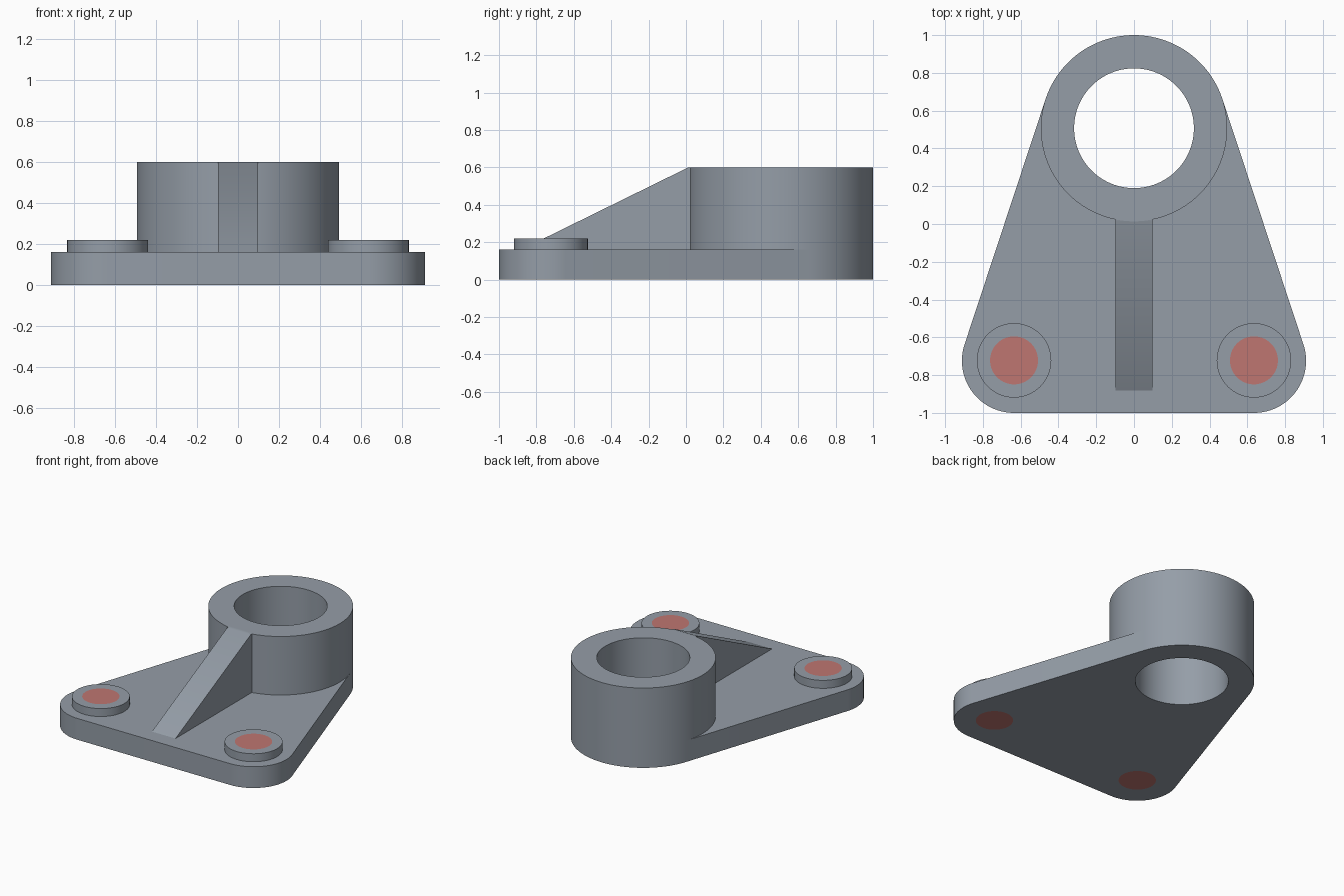
import bpy, bmesh, math
from mathutils import Vector
from mathutils.geometry import convex_hull_2d

if "Cube" in bpy.data.objects:
    bpy.data.objects.remove(bpy.data.objects["Cube"])

# Main dimensions
BOSS = (0.0, 0.507)
BOSS_R, BORE_R = 0.493, 0.317
PAD_X, PAD_Y = 0.635, -0.722
CORNER_R, PAD_R, HOLE_R = 0.275, 0.197, 0.127
PLATE_Z, PAD_Z, TOP_Z = 0.16, 0.22, 0.60


def material(name, colour):
    m = bpy.data.materials.new(name)
    m.diffuse_color = (*colour, 1)
    m.use_nodes = True
    m.node_tree.nodes["Principled BSDF"].inputs["Base Color"].default_value = m.diffuse_color
    return m


grey = material("steel grey", (0.30, 0.34, 0.39))
red = material("hole red", (0.52, 0.18, 0.165))


def circle(centre, r, n=128):
    return [(centre[0] + r * math.cos(2 * math.pi * i / n),
             centre[1] + r * math.sin(2 * math.pi * i / n)) for i in range(n)]


def finish(name, mesh, mat):
    bm = bmesh.new()
    bm.from_mesh(mesh)
    bmesh.ops.remove_doubles(bm, verts=bm.verts, dist=1e-5)
    bmesh.ops.recalc_face_normals(bm, faces=bm.faces)
    bm.to_mesh(mesh)
    bm.free()
    mesh.materials.clear()
    mesh.materials.append(mat)
    ob = bpy.data.objects.new(name, mesh)
    bpy.context.collection.objects.link(ob)
    bpy.ops.object.select_all(action='DESELECT')
    ob.select_set(True)
    bpy.context.view_layer.objects.active = ob
    bpy.ops.object.shade_smooth_by_angle(angle=math.radians(30))
    return ob


def extrude(name, loops, z0, z1, mat):
    """Extrude an outer loop with optional hole loops from z0 to z1."""
    cu = bpy.data.curves.new(name + "_profile", 'CURVE')
    cu.dimensions = '2D'
    cu.fill_mode = 'BOTH'
    cu.extrude = (z1 - z0) / 2
    for pts in loops:
        sp = cu.splines.new('POLY')
        sp.points.add(len(pts) - 1)
        for p, (x, y) in zip(sp.points, pts):
            p.co = (x, y, 0, 1)
        sp.use_cyclic_u = True
    tmp = bpy.data.objects.new(name + "_profile", cu)
    bpy.context.collection.objects.link(tmp)
    deps = bpy.context.evaluated_depsgraph_get()
    mesh = bpy.data.meshes.new_from_object(tmp.evaluated_get(deps))
    bpy.data.objects.remove(tmp)
    bpy.data.curves.remove(cu)
    for v in mesh.vertices:
        v.co.z += (z0 + z1) / 2
    return finish(name, mesh, mat)


pads = [("left", (-PAD_X, PAD_Y)), ("right", (PAD_X, PAD_Y))]

# Base plate: hull around the boss and the two rounded corners
pts = circle(BOSS, BOSS_R)
for _, c in pads:
    pts += circle((c[0], -1 + CORNER_R + 0.001), CORNER_R + 0.001)
outline = [pts[i] for i in convex_hull_2d([Vector(p) for p in pts])]
extrude("base_plate", [outline, circle(BOSS, BORE_R)]
        + [circle(c, HOLE_R, 64) for _, c in pads], 0, PLATE_Z, grey)

# Bearing boss
extrude("bearing_boss", [circle(BOSS, BOSS_R), circle(BOSS, BORE_R)],
        PLATE_Z, TOP_Z, grey)

# Bolt pads with red-filled holes
for side, c in pads:
    extrude(side + "_bolt_pad", [circle(c, PAD_R, 96), circle(c, HOLE_R, 64)],
            PLATE_Z, PAD_Z, grey)
    extrude(side + "_hole_plug", [circle(c, HOLE_R, 64)], 0, PAD_Z, red)

# Sloping rib
bm = bmesh.new()
side = [(-0.882, PLATE_Z), (0.013, TOP_Z), (0.04, TOP_Z), (0.04, PLATE_Z)]
face = bm.faces.new([bm.verts.new((-0.098, y, z)) for y, z in side])
ext = bmesh.ops.extrude_face_region(bm, geom=[face])
bmesh.ops.translate(bm, vec=(0.196, 0, 0),
                    verts=[g for g in ext["geom"] if isinstance(g, bmesh.types.BMVert)])
rib = bpy.data.meshes.new("rib")
bm.to_mesh(rib)
bm.free()
finish("rib", rib, grey)
